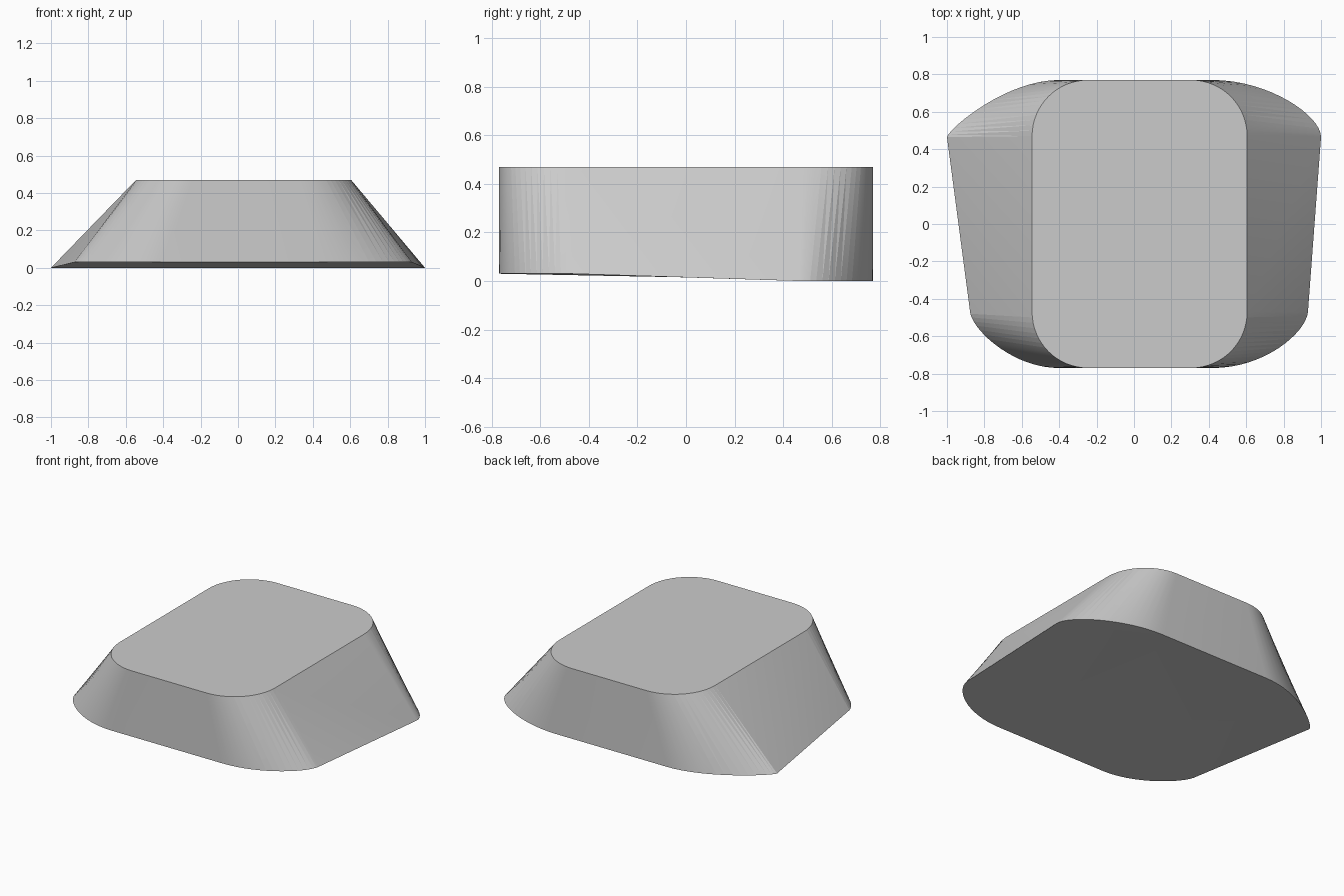
import bpy, bmesh, math
from mathutils import Vector

cube = bpy.data.objects.get("Cube")
if cube:
    bpy.data.objects.remove(cube)

STEPS = 16
TOP_Z, FRONT_Z, RADIUS = 0.47, 0.03, 0.30

grey = bpy.data.materials.new("plain grey")
grey.use_nodes = True
colour = (0.6, 0.6, 0.6, 1)
grey.diffuse_color = colour
grey.node_tree.nodes["Principled BSDF"].inputs["Base Color"].default_value = colour


def bottom_z(y):
    """Underside is level at front and back, sloping in between."""
    return FRONT_Z * min(1, max(0, (0.47 - y) / 0.94))


def bezier(points, t):
    a, b, c, d = (Vector(p) for p in points)
    s = 1 - t
    return a * s**3 + b * 3 * s * s * t + c * 3 * s * t * t + d * t**3


# Each corner, counter-clockwise: top arc centre, start angle, base curve
corners = [
    ((0.305, 0.47), 0, [(1, 0.465), (1, 0.58), (0.72, 0.77), (0.42, 0.77)]),
    ((-0.245, 0.47), 90, [(-0.4, 0.77), (-0.68, 0.77), (-0.98, 0.52), (-1, 0.465)]),
    ((-0.245, -0.47), 180, [(-0.875, -0.48), (-0.85, -0.58), (-0.64, -0.77), (-0.4, -0.77)]),
    ((0.305, -0.47), 270, [(0.42, -0.77), (0.7, -0.77), (0.92, -0.58), (0.93, -0.47)]),
]

bm = bmesh.new()
top, base = [], []
for (cx, cy), start, curve in corners:
    for i in range(STEPS + 1):
        t = i / STEPS
        a = math.radians(start + 90 * t)
        top.append(bm.verts.new((cx + RADIUS * math.cos(a), cy + RADIUS * math.sin(a), TOP_Z)))
        p = bezier(curve, t)
        base.append(bm.verts.new((p.x, p.y, bottom_z(p.y))))

# Flat caps
bm.faces.new(top)
underside = bm.faces.new(base[::-1])
bmesh.ops.triangulate(bm, faces=[underside])

# Sloping wall, the flat sides folded from rear base to front top
count = len(top)
for i in range(count):
    j = (i + 1) % count
    if j == 0:
        bm.faces.new((base[i], base[j], top[i]))
        bm.faces.new((base[j], top[j], top[i]))
    else:
        bm.faces.new((base[i], base[j], top[j]))
        bm.faces.new((base[i], top[j], top[i]))

mesh = bpy.data.meshes.new("tapered_block")
bm.to_mesh(mesh)
bm.free()
mesh.materials.append(grey)
block = bpy.data.objects.new("tapered_block", mesh)
bpy.context.collection.objects.link(block)

# Soft corners, crisp rims
bpy.ops.object.select_all(action="DESELECT")
block.select_set(True)
bpy.context.view_layer.objects.active = block
bpy.ops.object.shade_smooth_by_angle(angle=math.radians(12))
